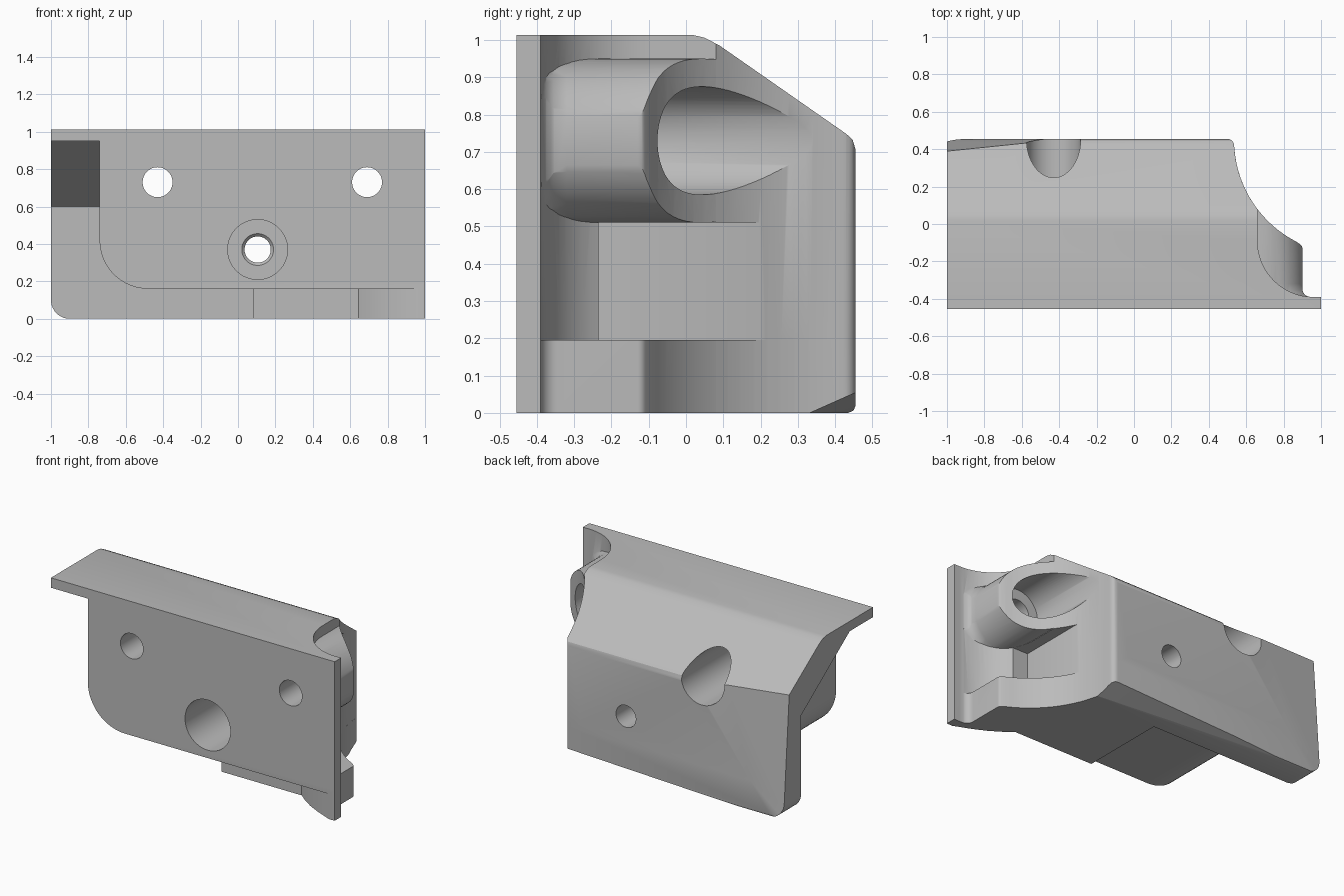
import bpy, bmesh, math
from mathutils import Vector

if "Cube" in bpy.data.objects:
    bpy.data.objects.remove(bpy.data.objects["Cube"], do_unlink=True)

grey = bpy.data.materials.new("plain grey")
grey.use_nodes = True
grey.diffuse_color = (0.5, 0.5, 0.5, 1)
grey.node_tree.nodes["Principled BSDF"].inputs["Base Color"].default_value = (0.5, 0.5, 0.5, 1)


def arc(cx, cy, r, a0, a1, n=16):
    angles = [math.radians(a0 + (a1 - a0) * i / n) for i in range(n + 1)]
    return [(cx + r * math.cos(a), cy + r * math.sin(a)) for a in angles]


def finish(name, bm):
    bmesh.ops.recalc_face_normals(bm, faces=bm.faces)
    mesh = bpy.data.meshes.new(name)
    bm.to_mesh(mesh)
    bm.free()
    mesh.materials.append(grey)
    ob = bpy.data.objects.new(name, mesh)
    bpy.context.collection.objects.link(ob)
    return ob


def prism(name, pts, axis, lo, hi):
    """Extrude a 2D outline along the given axis."""
    place = {"x": lambda a, b, t: (t, a, b),
             "y": lambda a, b, t: (a, t, b),
             "z": lambda a, b, t: (a, b, t)}[axis]
    bm = bmesh.new()
    face = bm.faces.new([bm.verts.new(place(a, b, lo)) for a, b in pts])
    new = bmesh.ops.extrude_face_region(bm, geom=[face])["geom"]
    shift = Vector(place(0, 0, hi - lo))
    bmesh.ops.translate(bm, vec=shift, verts=[v for v in new if isinstance(v, bmesh.types.BMVert)])
    return finish(name, bm)


def lathe_y(name, cx, cz, profile, n=64):
    """Solid of revolution about an axis along y; profile is (radius, y)."""
    bm = bmesh.new()
    rings = [[bm.verts.new((x, y, z)) for x, z in arc(cx, cz, r, 0, 360, n)[:-1]]
             for r, y in profile]
    for a, b in zip(rings, rings[1:]):
        for i in range(n):
            j = (i + 1) % n
            bm.faces.new((a[i], a[j], b[j], b[i]))
    bm.faces.new(rings[0])
    bm.faces.new(rings[-1])
    return finish(name, bm)


def half_space(name, p, q, r, outward):
    """Big block on the outward side of a plane through three points."""
    p, q, r = Vector(p), Vector(q), Vector(r)
    n = (q - p).cross(r - p).normalized()
    if n.dot(Vector(outward)) < 0:
        n = -n
    bm = bmesh.new()
    bmesh.ops.create_cube(bm, size=6)
    bmesh.ops.translate(bm, vec=(0, 0, 3), verts=bm.verts)
    bmesh.ops.transform(bm, matrix=n.to_track_quat("Z", "Y").to_matrix().to_4x4(), verts=bm.verts)
    bmesh.ops.translate(bm, vec=p, verts=bm.verts)
    return finish(name, bm)


def combine(target, tool, op):
    mod = target.modifiers.new(op, "BOOLEAN")
    mod.operation, mod.object, mod.solver = op, tool, "EXACT"
    deps = bpy.context.evaluated_depsgraph_get()
    mesh = bpy.data.meshes.new_from_object(target.evaluated_get(deps))
    target.modifiers.clear()
    target.data = mesh
    bpy.data.objects.remove(tool, do_unlink=True)


# Plan outlines: the curved end, with and without the deep scoop
corner = arc(0.50, 0.42, 0.035, 90, 0, 6)
back_left = [(-1, -0.455), (-1, 0.455)]
scooped = (back_left + corner + arc(1.147, 0.45, 0.612, 184, 217.2)
           + arc(0.96, -0.09, 0.30, 180, 270) + [(1, -0.39), (1, -0.455)])
full = (back_left + corner + arc(1.147, 0.45, 0.612, 184, 243)
        + arc(0.875, -0.13, 0.025, 60, 0, 5) + arc(0.945, -0.345, 0.045, 180, 270, 8)
        + [(1, -0.39), (1, -0.455)])

body = prism("bracket_cover", scooped, "z", -0.05, 1.1)

# Screw boss and foot on the curved end
boss = lathe_y("screw_boss", 0.69, 0.73,
               [(0.22, -0.42), (0.27, -0.40), (0.268, -0.388), (0.245, -0.375),
                (0.228, -0.355), (0.22, -0.32), (0.22, 0.1)])
combine(boss, prism("boss_limit", full, "z", 0.1, 1.05), "INTERSECT")
combine(body, boss, "UNION")
combine(body, prism("foot", full, "z", -0.04, 0.195), "UNION")

# Side profile with sloped back, then front outline with rounded corner
side = [(-0.455, 0), (-0.455, 1.013), (0.02, 1.013), (0.05, 1.006), (0.09, 0.985),
        (0.43, 0.748), (0.447, 0.732), (0.455, 0.705), (0.455, 0.02), (0.449, 0.006), (0.435, 0)]
combine(body, prism("side_limit", side, "x", -1.2, 1.2), "INTERSECT")
front = arc(-0.9, 0.1, 0.1, 180, 270, 10) + [(1.1, 0), (1.1, 1.2), (-1, 1.2)]
combine(body, prism("front_limit", front, "y", -0.7, 0.7), "INTERSECT")

# Slanted facets on the back corner and bottom edge
combine(body, half_space("back_facet", (-0.37, 0.455, 0.72), (-0.92, 0.455, 0),
                         (-1, 0.39, 0.77), (0, 1, 0)), "DIFFERENCE")
combine(body, half_space("bottom_facet", (0.57, 0.33, 0), (0.54, 0.455, 0.055),
                         (-0.9, 0.455, 0), (0, 0, -1)), "DIFFERENCE")

# Hollow under the cover, around the solid mounting block
inside = [(-0.7, -0.2), (0.27, -0.2), (0.27, 0.6), (-0.22, 0.95), (-0.7, 0.95)]
around = ([(-1.2, -0.3), (-1.2, 1.2), (-0.74, 1.2)]
          + arc(-0.48, 0.42, 0.26, 180, 270) + [(0.08, 0.16), (0.08, -0.3)])
hollow = prism("hollow", inside, "x", -1.3, 0.5)
combine(hollow, prism("hollow_limit", around, "y", -0.9, 0.9), "INTERSECT")
combine(body, hollow, "DIFFERENCE")
undercut = [(0.0, -0.7), (0.0, -0.28), (0.645, -0.28), (0.70, -0.325), (0.77, -0.37),
            (0.85, -0.41), (0.96, -0.455), (0.96, -0.7)]
combine(body, prism("undercut", undercut, "z", -0.2, 0.16), "DIFFERENCE")

# Side recess
recess = [(-0.235, 0.195), (0.4, 0.195), (0.4, 0.51), (-0.235, 0.51)]
combine(body, prism("recess", recess, "x", 0.59, 1.3), "DIFFERENCE")

# Two rear screw holes and the front counterbored hole
for x in (-0.43, 0.69):
    combine(body, lathe_y("screw_hole", x, 0.73,
                          [(0.08, -0.7), (0.08, -0.2), (0.145, -0.2), (0.145, 0.8)]), "DIFFERENCE")
combine(body, lathe_y("centre_hole", 0.105, 0.37,
                      [(0.16, -0.7), (0.16, 0.05), (0.085, 0.05), (0.07, 0.065), (0.07, 0.8)]),
        "DIFFERENCE")

# Shading
bpy.ops.object.select_all(action="DESELECT")
body.select_set(True)
bpy.context.view_layer.objects.active = body
bpy.ops.object.shade_smooth_by_angle(angle=math.radians(30))
